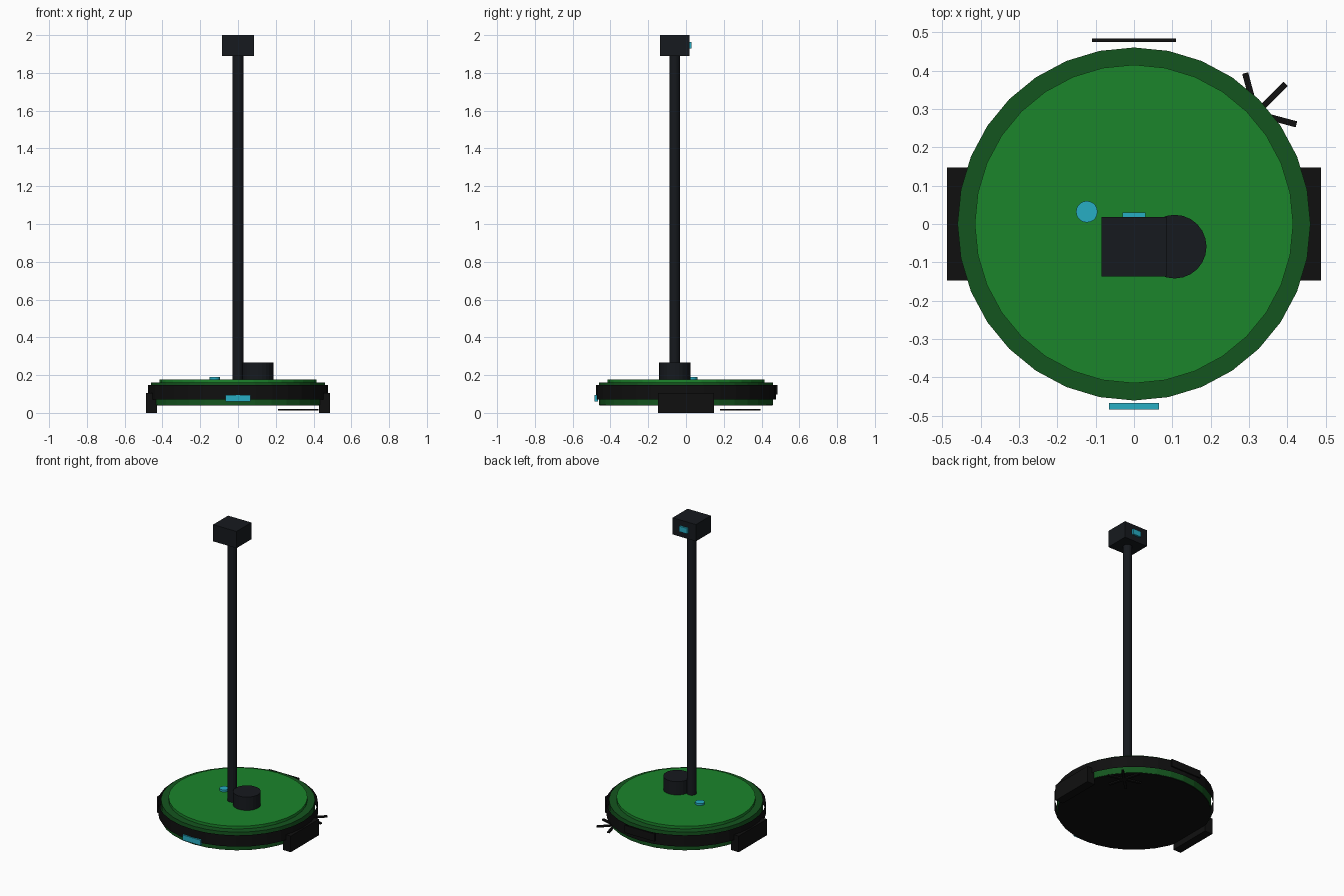
import bpy, math

if "Cube" in bpy.data.objects:
    bpy.data.objects.remove(bpy.data.objects["Cube"])


def material(name, r, g, b):
    m = bpy.data.materials.new(name)
    m.diffuse_color = (r, g, b, 1)
    m.use_nodes = True
    m.node_tree.nodes["Principled BSDF"].inputs["Base Color"].default_value = m.diffuse_color
    return m


GREEN = material("bright_green", 0.011, 0.235, 0.024)
DARK_GREEN = material("dark_green", 0.007, 0.09, 0.013)
BLACK = material("black", 0.005, 0.005, 0.005)
CHARCOAL = material("charcoal", 0.008, 0.010, 0.013)
CYAN = material("cyan", 0.02, 0.42, 0.55)


def finish(name, mat):
    o = bpy.context.object
    o.name = name
    o.data.materials.append(mat)
    return o


def box(name, mat, x, y, z):
    """Box from (min, max) ranges on each axis."""
    mid = [(a + b) / 2 for a, b in (x, y, z)]
    bpy.ops.mesh.primitive_cube_add(size=1, location=mid)
    o = finish(name, mat)
    o.scale = [b - a for a, b in (x, y, z)]
    return o


def disc(name, mat, r, z0, z1, x=0, y=0, sides=32, cap='NGON'):
    """Upright cylinder between two heights."""
    bpy.ops.mesh.primitive_cylinder_add(vertices=sides, radius=r, depth=z1 - z0,
                                        end_fill_type=cap, location=(x, y, (z0 + z1) / 2))
    return finish(name, mat)


# Round body, underside, raised lid and thin open bumper ring
disc("body", DARK_GREEN, 0.46, 0.042, 0.16)
disc("underside", BLACK, 0.457, 0.039, 0.045)
disc("lid", GREEN, 0.415, 0.16, 0.178)
disc("bumper_ring", BLACK, 0.477, 0.072, 0.147, cap='NOTHING')

# Rear plate and front light on the bumper
box("rear_plate", BLACK, (-0.11, 0.11), (0.475, 0.484), (0.098, 0.147))
box("front_light", CYAN, (-0.065, 0.065), (-0.484, -0.466), (0.06, 0.095))

# Wheels on both sides
for side, name in ((-1, "left_wheel"), (1, "right_wheel")):
    xs = sorted((side * 0.43, side * 0.487))
    box(name, BLACK, xs, (-0.147, 0.147), (0, 0.106))

# Side brush: three crossed bars make six bristle arms
for i in range(3):
    bar = box(f"side_brush_bar_{i + 1}", BLACK, (0.209, 0.427), (0.28, 0.296), (0.012, 0.021))
    bar.rotation_euler.z = math.radians(45 + 60 * i)

# Sensor turret and button on the lid
disc("sensor_turret", CHARCOAL, 0.083, 0.175, 0.266, 0.106, -0.059, 24)
disc("button", CYAN, 0.028, 0.176, 0.191, -0.123, 0.032, 20)

# Mast with camera head
disc("mast", CHARCOAL, 0.028, 0.175, 1.9, 0, -0.06, 16)
box("camera_head", CHARCOAL, (-0.085, 0.085), (-0.137, 0.018), (1.89, 2.0))
box("camera_lens", CYAN, (-0.03, 0.03), (0.015, 0.03), (1.928, 1.964))
